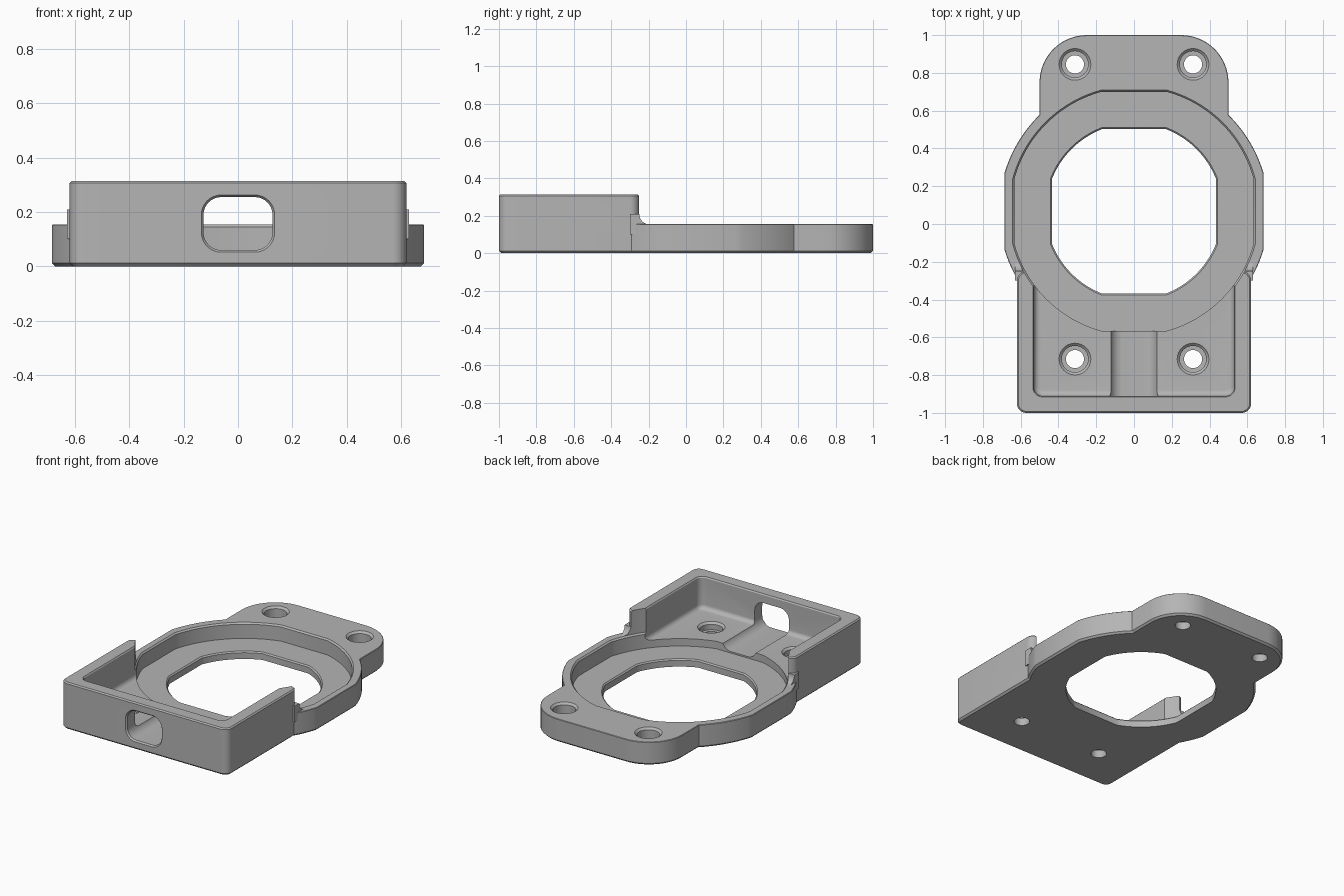
import bpy, bmesh
from math import pi, sin, cos, acos, sqrt

cube = bpy.data.objects.get("Cube")
if cube:
    bpy.data.objects.remove(cube, do_unlink=True)

grey = bpy.data.materials.new("plain grey")
grey.use_nodes = True
grey.diffuse_color = (0.46, 0.46, 0.46, 1)
grey.node_tree.nodes["Principled BSDF"].inputs["Base Color"].default_value = grey.diffuse_color

RING_Y = 0.067      # centre of the round opening
DECK = 0.155        # height of the low deck
WALL = 0.315        # height of the front walls


def rounded_rect(x0, x1, y0, y1, r, n=10):
    """Outline function: returns the rounded rectangle inset by d."""
    def outline(d):
        c = max(r - d, 0.004)
        pts = []
        for k, (cx, cy) in enumerate([(x1 - d - c, y1 - d - c), (x0 + d + c, y1 - d - c),
                                      (x0 + d + c, y0 + d + c), (x1 - d - c, y0 + d + c)]):
            for i in range(n + 1):
                a = (k + i / n) * pi / 2
                pts.append((cx + c * cos(a), cy + c * sin(a)))
        return pts
    return outline


def flat_circle(half, radius, n=20):
    """Outline function: circle trimmed by a square, inset by d."""
    def outline(d):
        h, r = half - d, radius - d
        a0 = acos(h / r)
        return [(r * cos(a), RING_Y + r * sin(a))
                for k in range(4) for i in range(n + 1)
                for a in [k * pi / 2 + a0 + (pi / 2 - 2 * a0) * i / n]]
    return outline


def circle(x, y, r, n=40):
    return lambda d: [(x + (r - d) * cos(2 * pi * i / n), y + (r - d) * sin(2 * pi * i / n))
                      for i in range(n)]


def loft(name, outline, layers, axis="z"):
    """Solid through (height, inset) layers; axis 'x' or 'y' lays it on its side."""
    bm = bmesh.new()
    rings = []
    for h, d in layers:
        ring = []
        for u, v in outline(d):
            co = {"z": (u, v, h), "y": (u, h, v), "x": (h, u, v)}[axis]
            ring.append(bm.verts.new(co))
        rings.append(ring)
    for a, b in zip(rings, rings[1:]):
        for i in range(len(a)):
            j = (i + 1) % len(a)
            bm.faces.new((a[i], a[j], b[j], b[i]))
    bm.faces.new(rings[0][::-1])
    bm.faces.new(rings[-1])
    bmesh.ops.recalc_face_normals(bm, faces=bm.faces)
    mesh = bpy.data.meshes.new(name)
    bm.to_mesh(mesh)
    bm.free()
    mesh.materials.append(grey)
    ob = bpy.data.objects.new(name, mesh)
    bpy.context.collection.objects.link(ob)
    return ob


def combine(target, tool, operation):
    mod = target.modifiers.new(operation, "BOOLEAN")
    mod.operation, mod.solver, mod.object = operation, "EXACT", tool
    bpy.context.view_layer.objects.active = target
    bpy.ops.object.modifier_apply(modifier=mod.name)
    bpy.data.objects.remove(tool, do_unlink=True)


def slab(top, c=0.012, e=0.003):
    return [(0, c), (c, 0), (top - e, 0), (top, e)]


# Solid parts: ring, rear mounting tab, front box
body = loft("mounting_bracket", flat_circle(0.685, 0.715), slab(DECK))
combine(body, loft("rear_tab", rounded_rect(-0.5, 0.5, 0, 1, 0.25, 16), slab(DECK)), "UNION")
combine(body, loft("front_box", rounded_rect(-0.62, 0.62, -1, -0.25, 0.05),
                   slab(WALL, e=0.008)), "UNION")


# Concave fillets where the walls drop to the deck
def wall_fillet(d):
    r = 0.055
    arc = [(-0.195 - r * sin(t), DECK - 0.001 + r - r * cos(t))
           for t in [i * pi / 16 for i in range(9)]]
    return [(-0.195, 0.1)] + arc + [(-0.3, DECK + r), (-0.3, 0.1)]


for s in (-1, 1):
    combine(body, loft("wall_fillet", wall_fillet, sorted([(s * 0.55, 0), (s * 0.63, 0)]), "x"), "UNION")

# Front pocket with a filleted floor
fr = 0.03
pocket = [(0.10 + fr - fr * cos(t), fr - fr * sin(t)) for t in [i * pi / 12 for i in range(7)]]
combine(body, loft("pocket_cutter", rounded_rect(-0.53, 0.53, -0.91, -0.15, 0.045),
                   pocket + [(WALL - 0.008, 0), (WALL + 0.05, -0.04)]), "DIFFERENCE")

# Round recess and the through opening
combine(body, loft("recess_cutter", flat_circle(0.633, 0.656),
                   [(0.05, 0), (DECK - 0.01, 0), (DECK, -0.009), (0.4, -0.009)]), "DIFFERENCE")
combine(body, loft("opening_cutter", flat_circle(0.435, 0.467),
                   [(-0.05, 0), (0.042, 0), (0.05, -0.008), (0.1, -0.008)]), "DIFFERENCE")

# Cable window and channel through the front wall
combine(body, loft("cable_cutter", rounded_rect(-0.127, 0.127, 0.06, 0.255, 0.065),
                   [(-1.05, -0.01), (-1.0, -0.008), (-0.99, 0), (-0.5, 0)], "y"), "DIFFERENCE")

# Counterbored screw holes
for x in (-0.3125, 0.3125):
    for y, top in ((0.845, DECK), (-0.715, 0.10)):
        combine(body, loft("screw_cutter", circle(x, y, 0.07),
                           [(-0.05, 0.022), (0.05, 0.022), (0.051, 0), (top - 0.013, 0),
                            (top, -0.014), (top + 0.02, -0.014)]), "DIFFERENCE")

bpy.ops.object.select_all(action="DESELECT")
body.select_set(True)
bpy.context.view_layer.objects.active = body
bpy.ops.object.shade_smooth_by_angle(angle=0.5)
